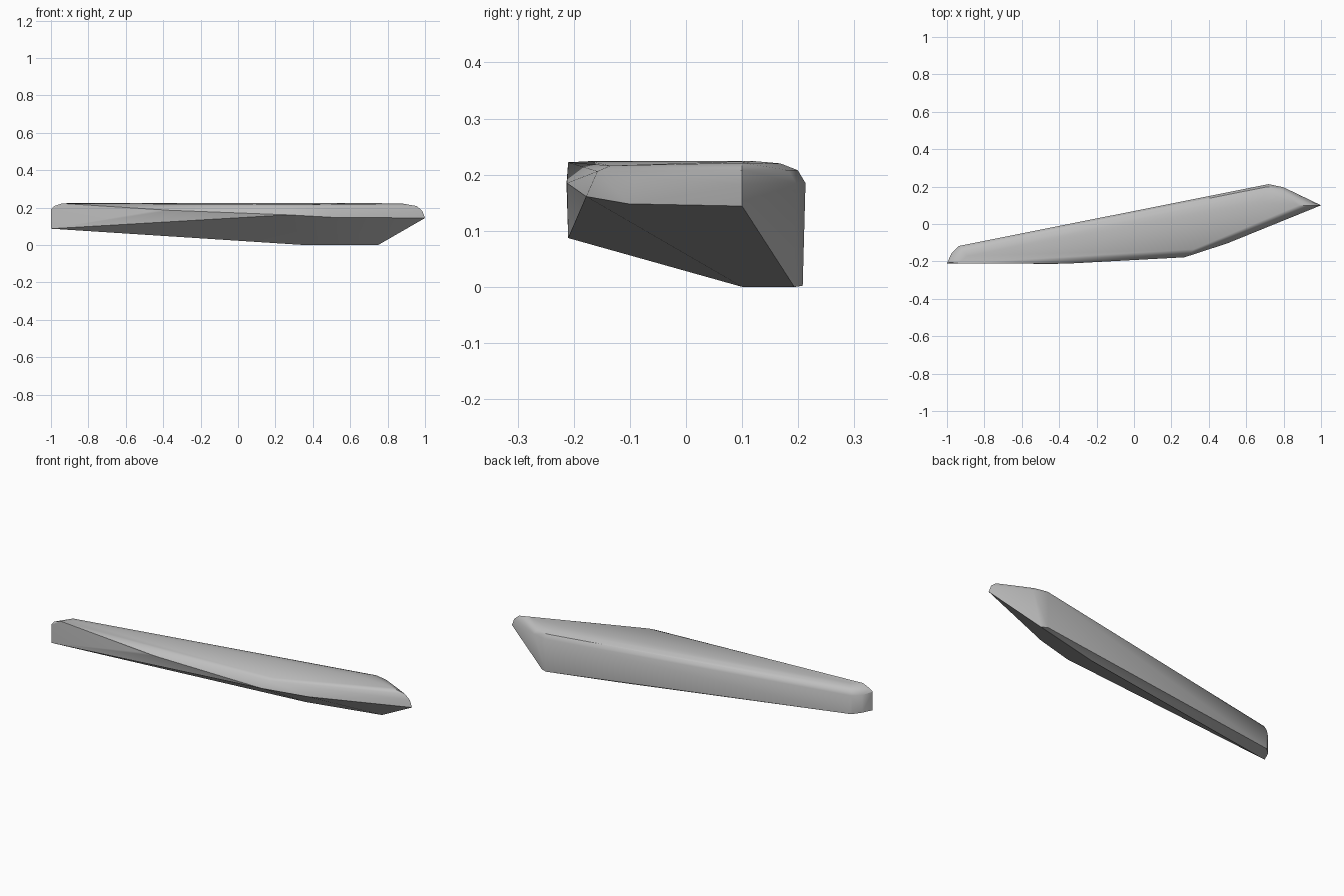
import bpy, bmesh, math

if "Cube" in bpy.data.objects:
    bpy.data.objects.remove(bpy.data.objects["Cube"])

# Single stone-grey material
grey = bpy.data.materials.new("stone grey")
grey.diffuse_color = (0.52, 0.52, 0.52, 1)
grey.use_nodes = True
grey.node_tree.nodes["Principled BSDF"].inputs["Base Color"].default_value = grey.diffuse_color

# Corner points of the faceted shard, grouped by region
left_end = [(-1.0, -0.21, 0.087), (-1.0, -0.21, 0.19), (-0.985, -0.205, 0.207),
            (-0.94, -0.21, 0.222), (-0.975, -0.155, 0.088), (-0.975, -0.155, 0.185)]
front_ridge = [(-0.45, -0.213, 0.183), (-0.36, -0.212, 0.185), (0.27, -0.178, 0.161),
               (0.5, -0.103, 0.148), (1.0, 0.1, 0.144)]
front_shoulder = [(0.3, -0.158, 0.206), (0.5, -0.09, 0.195), (0.985, 0.1, 0.183),
                  (0.32, -0.135, 0.216), (0.955, 0.1, 0.208), (0.88, 0.1, 0.221)]
keel = [(0.35, 0.1, 0.0), (0.7, 0.195, 0.0), (0.75, 0.193, 0.0), (0.715, 0.208, 0.002)]

# Rounded long back edge: (inset, height) steps swept between both ends
back_edge = []
for inset, z in [(0.0, 0.185), (0.014, 0.208), (0.045, 0.22), (0.09, 0.224)]:
    back_edge += [(-0.935 + inset * 0.5, -0.117 - inset * 0.6, z),
                  (0.72 - inset * 0.5, 0.213 - inset, z),
                  (0.8 - inset, 0.196 - inset, z)]
back_edge += [(-0.935, -0.117, 0.083)]

# Hull of the points gives the closed faceted body
bm = bmesh.new()
for p in left_end + front_ridge + front_shoulder + keel + back_edge:
    bm.verts.new(p)
hull = bmesh.ops.convex_hull(bm, input=bm.verts[:])
loose = {g for g in hull["geom_interior"] + hull["geom_unused"]
         if isinstance(g, bmesh.types.BMVert)}
bmesh.ops.delete(bm, geom=list(loose), context="VERTS")
bmesh.ops.dissolve_limit(bm, angle_limit=math.radians(0.5),
                         verts=bm.verts[:], edges=bm.edges[:])
bmesh.ops.recalc_face_normals(bm, faces=bm.faces[:])

mesh = bpy.data.meshes.new("shard_body")
bm.to_mesh(mesh)
bm.free()
mesh.materials.append(grey)
body = bpy.data.objects.new("shard_body", mesh)
bpy.context.collection.objects.link(body)

# Soft shading with crisp main ridges
bpy.context.view_layer.objects.active = body
body.select_set(True)
bpy.ops.object.shade_smooth_by_angle(angle=math.radians(30))
